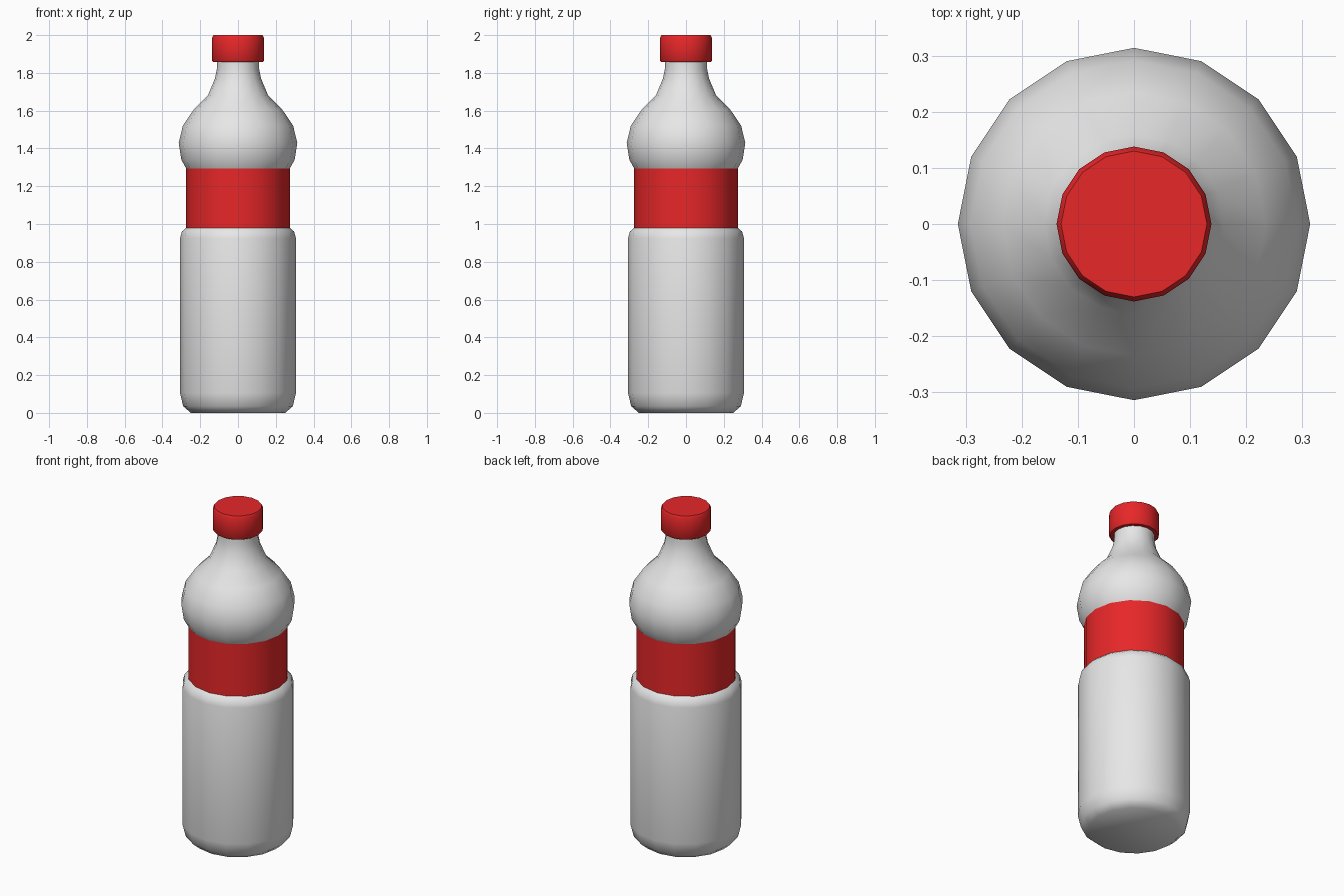
import bpy, bmesh, math

SIDES = 16

cube = bpy.data.objects.get("Cube")
if cube:
    bpy.data.objects.remove(cube, do_unlink=True)


def make_material(name, rgb):
    mat = bpy.data.materials.new(name)
    mat.use_nodes = True
    mat.diffuse_color = (*rgb, 1)
    mat.node_tree.nodes["Principled BSDF"].inputs["Base Color"].default_value = (*rgb, 1)
    return mat


def lathe(name, profile, mat, cap_bottom=False, cap_top=False, angle=50):
    """Revolve (radius, height) points around the z axis."""
    bm = bmesh.new()
    rings = []
    for r, z in profile:
        turns = [2 * math.pi * i / SIDES for i in range(SIDES)]
        rings.append([bm.verts.new((r * math.cos(a), r * math.sin(a), z)) for a in turns])
    for low, high in zip(rings, rings[1:]):
        for i in range(SIDES):
            j = (i + 1) % SIDES
            bm.faces.new((low[i], low[j], high[j], high[i]))
    if cap_bottom:
        bm.faces.new(rings[0][::-1])
    if cap_top:
        bm.faces.new(rings[-1])
    mesh = bpy.data.meshes.new(name)
    bm.to_mesh(mesh)
    bm.free()
    mesh.materials.append(mat)
    obj = bpy.data.objects.new(name, mesh)
    bpy.context.collection.objects.link(obj)
    bpy.ops.object.select_all(action="DESELECT")
    obj.select_set(True)
    bpy.context.view_layer.objects.active = obj
    bpy.ops.object.shade_smooth_by_angle(angle=math.radians(angle))
    return obj


plastic = make_material("pale_grey_plastic", (0.8, 0.8, 0.8))
red = make_material("red", (0.8, 0.02, 0.022))

# Lower body with rounded foot and shoulder
lathe("lower_body", [(0.25, 0), (0.29, 0.035), (0.307, 0.105), (0.307, 0.925),
                     (0.297, 0.96), (0.275, 0.98)], plastic, cap_bottom=True)

# Recessed label band
lathe("label", [(0.275, 0.98), (0.275, 1.295)], red)

# Bulbous upper body and neck
lathe("upper_body", [(0.275, 1.295), (0.3, 1.34), (0.314, 1.43), (0.292, 1.52),
                     (0.235, 1.605), (0.16, 1.68), (0.122, 1.77), (0.112, 1.82),
                     (0.112, 1.87)], plastic)

# Screw cap with a softened top rim
lathe("cap", [(0.112, 1.858), (0.132, 1.858), (0.138, 1.866), (0.138, 1.985),
              (0.13, 2.0)], red, cap_bottom=True, cap_top=True)
